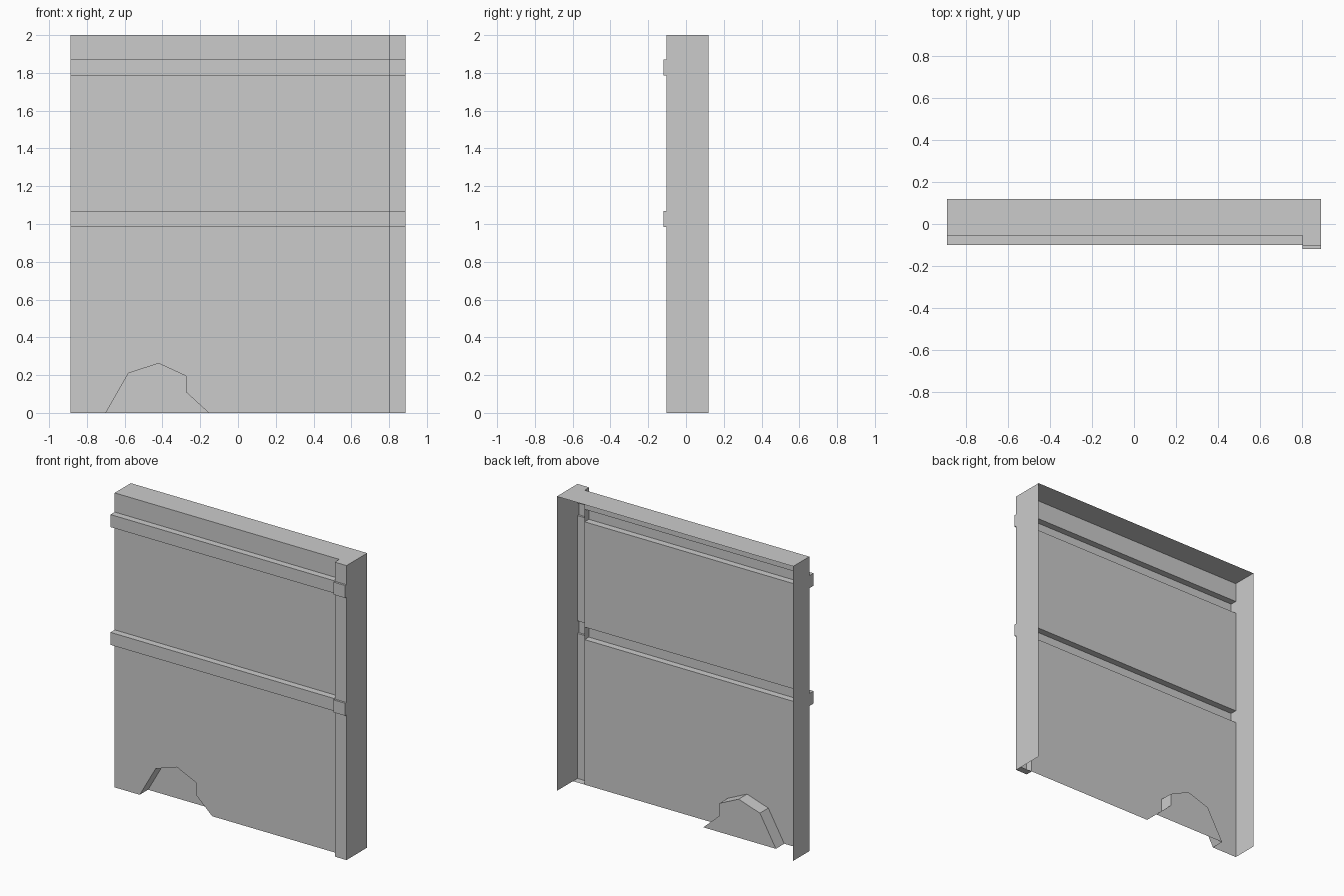
import bpy
import bmesh
from mathutils import Vector

cube = bpy.data.objects.get("Cube")
if cube:
    bpy.data.objects.remove(cube, do_unlink=True)

grey = bpy.data.materials.new("plain_grey")
grey.use_nodes = True
colour = (0.6, 0.6, 0.6, 1)
grey.diffuse_color = colour
grey.node_tree.nodes["Principled BSDF"].inputs["Base Color"].default_value = colour

# Main planes of the wall
SIDE, POST = 0.888, 0.80
BACK, PANEL, RIB = 0.118, -0.055, -0.1
POST_FRONT, POST_RIB = -0.104, -0.118
NICHE, TOP = 0.035, 2.0
RIBS = [(0.985, 1.07), (1.785, 1.87)]
STRIPS = [(0, 0.985), (1.07, 1.785), (1.87, TOP)]
HOLE = [(-0.70, 0), (-0.58, 0.21), (-0.42, 0.262),
        (-0.275, 0.195), (-0.275, 0.11), (-0.155, 0)]


def sheet(name, faces):
    """Open surface from (points, outward direction) pairs."""
    bm = bmesh.new()
    for points, outward in faces:
        face = bm.faces.new([bm.verts.new(p) for p in points])
        face.normal_update()
        if face.normal.dot(Vector(outward)) < 0:
            face.normal_flip()
    bmesh.ops.remove_doubles(bm, verts=bm.verts, dist=0.0001)
    mesh = bpy.data.meshes.new(name)
    bm.to_mesh(mesh)
    bm.free()
    mesh.materials.append(grey)
    obj = bpy.data.objects.new(name, mesh)
    bpy.context.collection.objects.link(obj)
    return obj


def facing_front(x0, x1, y, z0, z1):
    return [(x0, y, z0), (x1, y, z0), (x1, y, z1), (x0, y, z1)], (0, -1, 0)


def facing_side(x, y0, y1, z0, z1, way):
    return [(x, y0, z0), (x, y1, z0), (x, y1, z1), (x, y0, z1)], (way, 0, 0)


def facing_up(x0, x1, y0, y1, z, way):
    return [(x0, y0, z), (x1, y0, z), (x1, y1, z), (x0, y1, z)], (0, 0, way)


def rib(name, x0, x1, y0, y1, z0, z1, ends):
    """Channel that is open at the back."""
    faces = [facing_front(x0, x1, y0, z0, z1),
             facing_up(x0, x1, y0, y1, z0, -1),
             facing_up(x0, x1, y0, y1, z1, 1)]
    faces += [facing_side(x0 if e < 0 else x1, y0, y1, z0, z1, e) for e in ends]
    sheet(name, faces)


# Front panel, with the arch cut into its lowest strip
strips = [facing_front(-SIDE, POST, PANEL, *s) for s in STRIPS[1:]]
outline = [(-SIDE, 0)] + HOLE + [(POST, 0), (POST, STRIPS[0][1]), (-SIDE, STRIPS[0][1])]
strips.append(([(x, PANEL, z) for x, z in outline], (0, -1, 0)))
sheet("front_panel", strips)

# Niche behind the arch, open at the floor
centre = Vector((-0.42, 0, 0.08))
niche = [([(x, NICHE, z) for x, z in HOLE], (0, -1, 0))]
for (xa, za), (xb, zb) in zip(HOLE, HOLE[1:]):
    inward = centre - Vector(((xa + xb) / 2, 0, (za + zb) / 2))
    niche.append(([(xa, PANEL, za), (xb, PANEL, zb),
                   (xb, NICHE, zb), (xa, NICHE, za)], inward))
sheet("arched_niche", niche)

# Horizontal ribs across the panel and around the post
for label, (z0, z1) in zip(("middle", "upper"), RIBS):
    rib(label + "_panel_rib", -SIDE, POST, RIB, PANEL, z0, z1, [-1])
    rib(label + "_post_rib", POST, SIDE, POST_RIB, POST_FRONT, z0, z1, [-1, 1])

# Corner post
post = [facing_front(POST, SIDE, POST_FRONT, *s) for s in STRIPS]
post.append(facing_side(POST, POST_FRONT, PANEL, 0, TOP, -1))
post.append(facing_up(POST, SIDE, POST_FRONT, PANEL, 0, -1))
sheet("corner_post", post)

# Side walls and top; the back stays open
sheet("left_wall", [facing_side(SIDE, POST_FRONT, BACK, 0, TOP, 1)])
sheet("right_wall", [facing_side(-SIDE, PANEL, BACK, 0, TOP, -1)])
sheet("top_cap", [facing_up(-SIDE, SIDE, PANEL, BACK, TOP, 1),
                  facing_up(POST, SIDE, POST_FRONT, PANEL, TOP, 1)])
